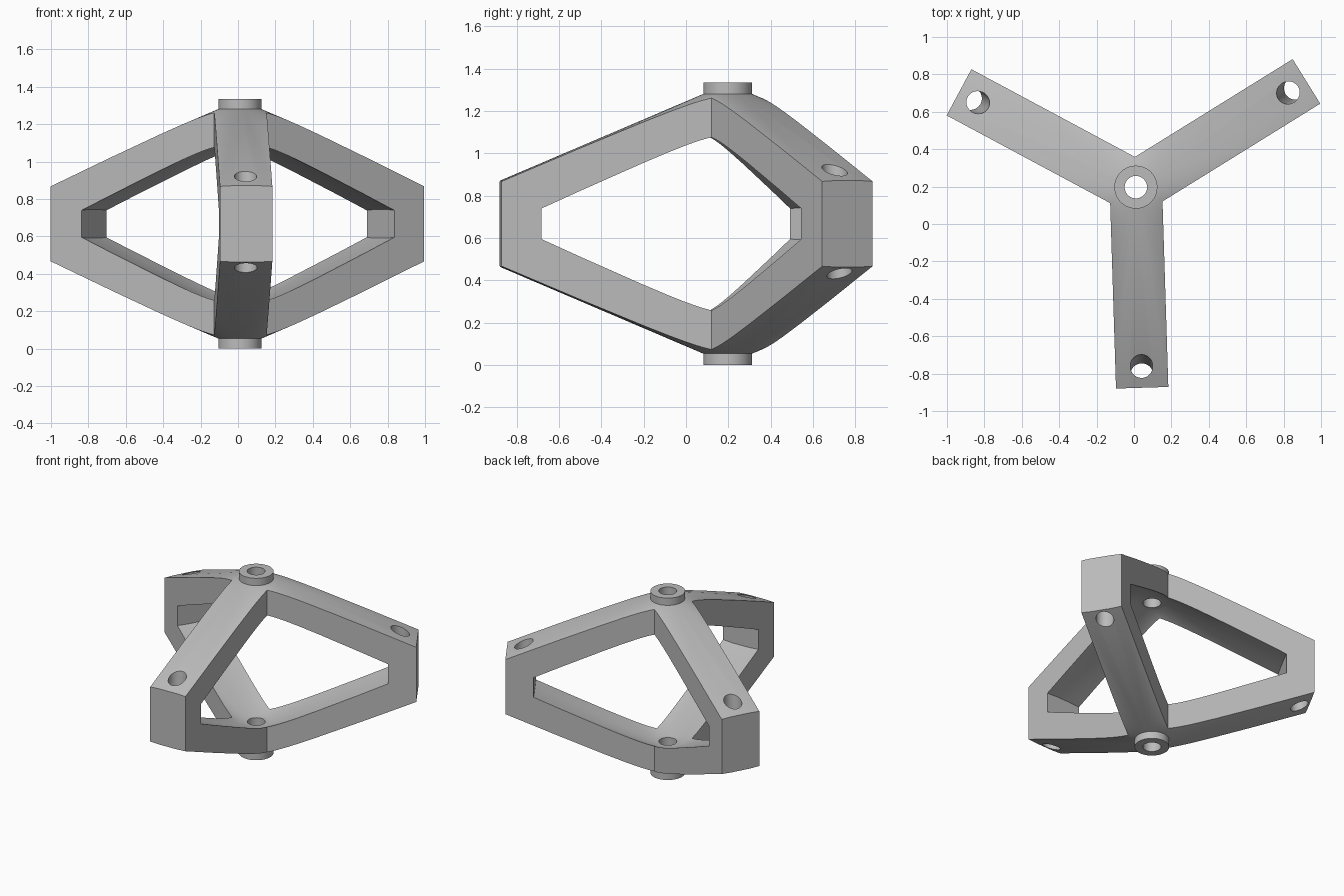
import bpy, bmesh
from math import cos, sin, pi, radians
from mathutils import Vector, Matrix

cube = bpy.data.objects.get("Cube")
if cube:
    bpy.data.objects.remove(cube, do_unlink=True)

MID = 0.667                                  # height of the mirror plane
HUB = Vector((0.01, 0.197, MID))
ARMS = [radians(-88.2 + 120 * i) for i in range(3)]

grey = bpy.data.materials.new("plain_grey")
grey.use_nodes = True
grey.diffuse_color = (0.5, 0.5, 0.5, 1)
grey.node_tree.nodes["Principled BSDF"].inputs["Base Color"].default_value = (0.5, 0.5, 0.5, 1)


def loft(name, rings, matrix=None):
    """Closed solid through equal rings, bottom to top, around the hub."""
    bm = bmesh.new()
    loops = [[bm.verts.new(p) for p in ring] for ring in rings]
    n = len(loops[0])
    for low, high in zip(loops, loops[1:]):
        for i in range(n):
            j = (i + 1) % n
            bm.faces.new((low[i], low[j], high[j], high[i]))
    bm.faces.new(loops[0][::-1])
    bm.faces.new(loops[-1])
    bmesh.ops.recalc_face_normals(bm, faces=bm.faces)
    if matrix:
        bm.transform(matrix)
    bm.transform(Matrix.Translation(HUB))
    mesh = bpy.data.meshes.new(name)
    bm.to_mesh(mesh)
    bm.free()
    mesh.materials.append(grey)
    obj = bpy.data.objects.new(name, mesh)
    bpy.context.collection.objects.link(obj)
    return obj


def lathe(name, profile, sides=48, matrix=None):
    angles = [ARMS[0] + 2 * pi * (i + 0.5) / sides for i in range(sides)]
    return loft(name, [[(r * cos(a), r * sin(a), z) for a in angles] for r, z in profile], matrix)


def prism(name, outline, half):
    return loft(name, [[(x, y, z) for x, y in outline] for z in (-half, half)])


def combine(obj, tool, operation):
    mod = obj.modifiers.new(operation.lower(), "BOOLEAN")
    mod.operation, mod.solver, mod.object = operation, "EXACT", tool
    bpy.context.view_layer.objects.active = obj
    bpy.ops.object.modifier_apply(modifier=mod.name)
    bpy.data.objects.remove(tool, do_unlink=True)


def shade(obj):
    bpy.ops.object.select_all(action="DESELECT")
    obj.select_set(True)
    bpy.context.view_layer.objects.active = obj
    bpy.ops.object.shade_smooth_by_angle(angle=radians(25))


def polar(r, a):
    return Vector((r * cos(a), r * sin(a)))


# Three straight arms as one star outline, shaped by a double cone
WIDTH, REACH, WALL = 0.14, 1.073, 0.885
star = []
for a in ARMS:
    side = polar(WIDTH, a + pi / 2)
    star += [polar(REACH, a) - side, polar(REACH, a) + side,
             polar(WIDTH / sin(pi / 3), a + pi / 3)]
frame = prism("three_arm_frame", star, 0.8)
combine(frame, lathe("outer_cone", [(0.1, -0.62), (1.2, -0.151), (1.2, 0.151), (0.1, 0.62)]), "INTERSECT")

# Hollow middle: a smaller double cone, cut flat behind each arm tip
void = prism("void", [polar(2 * WALL, a + pi / 3) for a in ARMS], 0.7)
combine(void, lathe("inner_cone", [(0.1, -0.437), (1.04, -0.007), (1.04, 0.007), (0.1, 0.437)]), "INTERSECT")
combine(frame, void, "DIFFERENCE")

# Hub bore and the slightly leaning hole in each arm tip
combine(frame, lathe("bore", [(0.06, -0.8), (0.06, 0.8)]), "DIFFERENCE")
for a in ARMS:
    lean = Matrix.Rotation(a, 4, "Z") @ Matrix.Translation((0.98, 0, 0)) @ Matrix.Rotation(radians(-5), 4, "Y")
    combine(frame, lathe("tip_hole", [(0.06, -0.5), (0.06, 0.5)], 32, lean), "DIFFERENCE")
shade(frame)

# Short collars above and below the hub
for name, low, high in (("top_collar", 0.6, MID), ("bottom_collar", -MID, -0.6)):
    collar = lathe(name, [(0.115, low), (0.115, high)])
    combine(collar, lathe("bore", [(0.06, -0.8), (0.06, 0.8)]), "DIFFERENCE")
    shade(collar)
